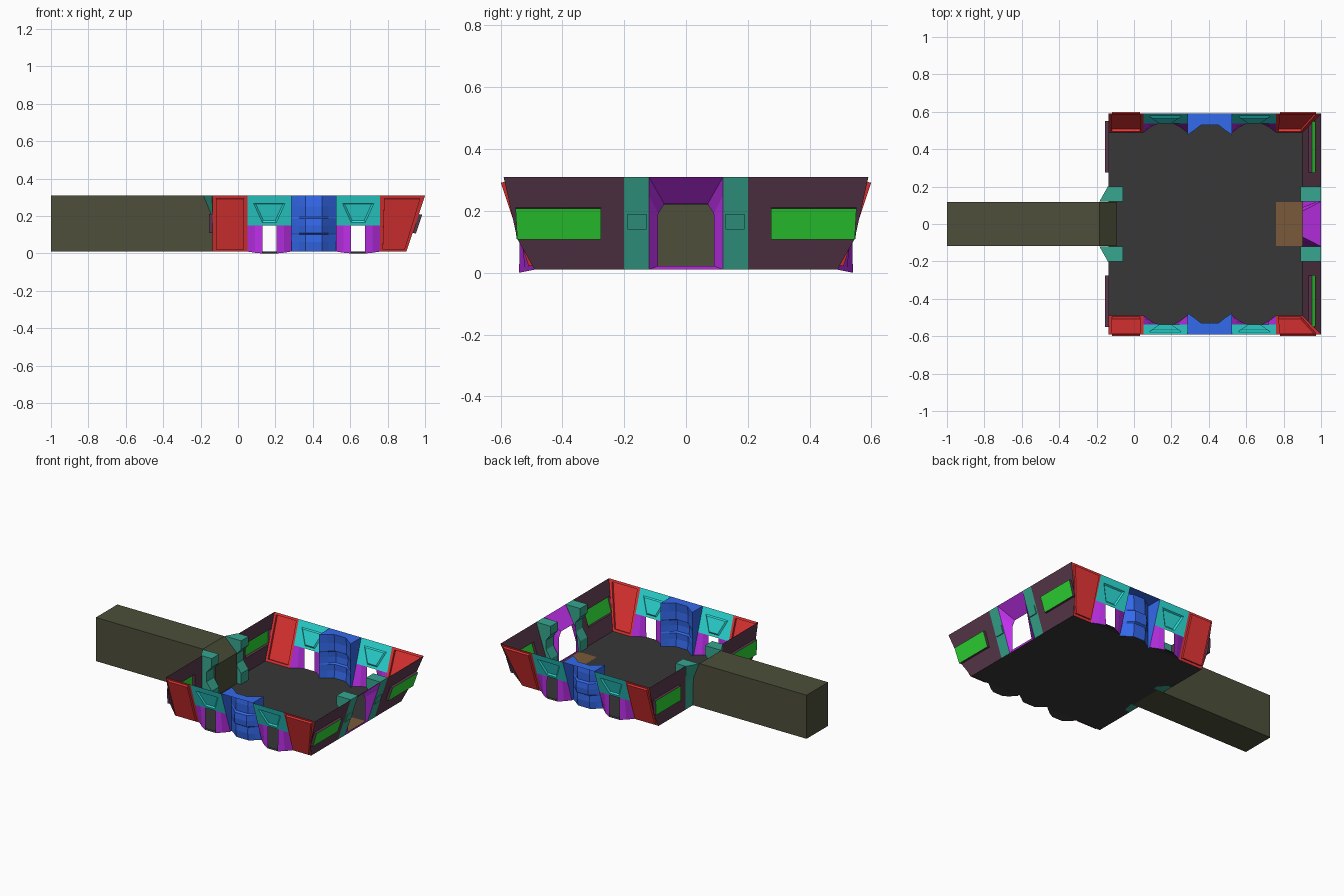
import bpy
from mathutils import Vector as V

if "Cube" in bpy.data.objects:
    bpy.data.objects.remove(bpy.data.objects["Cube"])


def tone(*rgb):                                   # screen colour to linear
    return tuple((c / 255) ** 2.2 for c in rgb)


RED, TEAL, BLUE = tone(235, 57, 57), tone(50, 225, 220), tone(55, 105, 235)
PURPLE, GREEN, JADE = tone(190, 52, 235), tone(50, 215, 55), tone(58, 165, 142)
WALL, OLIVE = tone(90, 59, 77), tone(78, 80, 60)
BROWN, DARK = tone(120, 90, 60), tone(58, 58, 58)
mats = {}
B, T = .01, .31                                   # floor and wall-top heights


def flare(z):                                     # outward lean of the walls
    return .1 * (z - B) / (T - B)


def wy(z):
    return .49 + flare(z)


def make(name, verts, faces, color, mirror=True):
    me = bpy.data.meshes.new(name)
    me.from_pydata([tuple(v) for v in verts], [], faces)
    ob = bpy.data.objects.new(name, me)
    bpy.context.collection.objects.link(ob)
    if color not in mats:
        mats[color] = bpy.data.materials.new("paint_%d" % len(mats))
        mats[color].diffuse_color = (*color, 1)
    me.materials.append(mats[color])
    if mirror:
        m = ob.modifiers.new("mirror", 'MIRROR')
        m.use_axis = (False, True, False)
        m.use_mirror_merge = False
    return ob


def loft(name, rings, color, closed=False, skip=(), mirror=True, extra=()):
    n = len(rings[0])
    verts = [p for r in rings for p in r]
    faces = []
    for i in range(len(rings) - 1):
        for j in range(n if closed else n - 1):
            if j not in skip:
                k = (j + 1) % n
                faces.append((i*n + j, i*n + k, (i+1)*n + k, (i+1)*n + j))
    return make(name, verts, faces + list(extra), color, mirror)


def panel(name, outer, inner, push, frame_col, pane_col, shrink=1.0):
    """Framed sheet with an offset pane; inner is in u,v of the outer quad."""
    a, b, c, d = [V(p) for p in outer]
    hole = [a.lerp(b, u).lerp(d.lerp(c, u), v) for u, v in inner]
    mid = sum(hole, V()) / 4
    pane = [mid + (p - mid) * shrink + V(push) for p in hole]
    loft(name + "_frame", [outer, hole, pane], frame_col, closed=True)
    make(name + "_pane", pane, [(0, 1, 2, 3)], pane_col)


def inset(u, v):
    return [(u, v), (1-u, v), (1-u, 1-v), (u, 1-v)]


# door bays and blue bay outlines, plan view
def door_plan(x):
    return [(x, .49), (x+.04, .52), (x+.08, .54), (x+.155, .54), (x+.195, .52), (x+.235, .49)]


blue_plan = [(.285, .475), (.325, .503), (.36, .53), (.45, .53), (.485, .503), (.525, .475)]

# floor with scalloped edges
edge = [(-.135, .49)] + door_plan(.05) + blue_plan + door_plan(.525) + [(.9, .49)]
outline = edge + [(x, -y) for x, y in reversed(edge)]
make("floor", [(x, y, B) for x, y in outline], [tuple(range(len(outline)))[::-1]], DARK, False)

# red corner panels
out = (0, .014, -.0045)
for name, x0, x1, x2 in (("left_red", -.135, .05, .05), ("right_red", .76, .9, 1.0)):
    panel(name, [(x0, wy(B), B), (x1, wy(B), B), (x2, wy(T), T), (x0, wy(T), T)],
          inset(.09, .05), out, RED, RED)

# doorway bays with teal panels over them
for i, x in enumerate((.05, .525)):
    plan = door_plan(x)
    low = [(px, py, B - (py - .49) * .2) for px, py in plan]
    high = [(px, wy(.15), .15) for px, py in plan]
    loft("doorway_bay_%d" % i, [low, high], PURPLE, skip=(2,))
    make("doorway_sill_%d" % i, low, [tuple(range(6))], DARK)
    panel("teal_panel_%d" % i,
          [(x, wy(.15), .15), (x+.235, wy(.15), .15), (x+.235, wy(T), T), (x, wy(T), T)],
          [(.34, .1), (.66, .1), (.86, .74), (.14, .74)], (0, -.008, .0025), TEAL, TEAL, .85)

# blue tiered bay: bulged rings, side cheeks and top cap
tiers = [(B, 0), (.06, .008), (.102, .006), (.11, .018), (.15, .022), (.187, .018),
         (.195, .004), (.25, .007), (T, 0)]
rings = [[(x, y + o * (0, .6, 1, 1, .6, 0)[i], z) for i, (x, y) in enumerate(blue_plan)]
         for z, o in tiers]
loft("blue_bay", rings, BLUE)
make("blue_bay_cap", [(x, y, T) for x, y in blue_plan] + [(.525, .59, T), (.285, .59, T)],
     [tuple(range(8))], BLUE)
cheek = [(.475, B), (.49, B), (.59, T), (.475, T)]
make("blue_bay_cheeks", [(x, y, z) for x in (.285, .525) for y, z in cheek],
     [(0, 1, 2, 3), (4, 5, 6, 7)], BLUE)

# end walls with projecting green windows (left upright, right leaning)
win = [(.232, .333), (1.07, .333), (.985, .667), (.21, .667)]
for name, xb, xt, push in (("left_wall", -.135, -.135, (-.02, 0, 0)),
                           ("right_wall", .9, 1.0, (.018, 0, -.003))):
    panel(name, [(xb, .2, B), (xb, .49, B), (xt, .59, T), (xt, .2, T)], win, push, WALL, GREEN)


# door pillars with a waisted inner face
def pillar(name, near, far):
    n = len(near)
    loft(name, [[(x, .12, z) for x, z in near], [(x, .2, z) for x, z in far]], JADE, closed=True,
         extra=[tuple(range(n)), tuple(range(n, 2*n))])


waist = [(0, T), (0, .25), (1, .205), (1, .14), (0, .085), (0, B)]
inner_l = [(-.06 - .04*s, z) for s, z in waist]
pillar("left_pillars", inner_l + [(-.135, B), (-.14, .2), (-.185, T)],
       inner_l + [(-.135, B), (-.137, .2), (-.14, T)])
inner_r = [(.89 + .035*s, z) for s, z in waist]
outer_r = [(.9 + flare(z), z) for z in (B, T)]
pillar("right_pillars", inner_r + outer_r, inner_r + outer_r)

# small raised plates on the outer pillar faces
plate = [((.127, .14), (.19, .14), (.19, .19), (.127, .19))]
loft("pillar_plates", [[(.9 + flare(z) + d, y, z) for y, z in plate[0]] for d in (0, .006)],
     JADE, closed=True, extra=[(4, 5, 6, 7)])

# right door surround: leaning outer edge, upright chamfered opening
outer = [(-.12, B), (-.12, .25), (-.12, T), (.12, T), (.12, .25), (.12, B)]
opening = [(-.09, .022), (-.09, .19), (-.07, .222), (.07, .222), (.09, .19), (.09, .022)]
loft("door_surround", [[(.9 + flare(z), y, z) for y, z in outer],
                       [(.902, y, z) for y, z in opening]], PURPLE, closed=True, mirror=False)

# threshold plate inside the right door
make("threshold", [(.76, -.117, B+.002), (.9, -.117, B+.002), (.9, .117, B+.002),
                   (.76, .117, B+.002)], [(0, 1, 2, 3)], BROWN, False)

# long corridor, its inner end chamfered between the pillars
sec = [(-1, B), (-.09, B), (-.09, .22), (-.185, T), (-1, T)]
loft("corridor", [[(x, y, z) for x, z in sec] for y in (-.117, .117)], OLIVE, closed=True,
     mirror=False, extra=[(4, 3, 2, 1, 0), (5, 6, 7, 8, 9)])

for m in bpy.data.materials:
    if m.users and not m.is_grease_pencil:
        m.use_nodes = True
        m.node_tree.nodes["Principled BSDF"].inputs["Base Color"].default_value = m.diffuse_color
